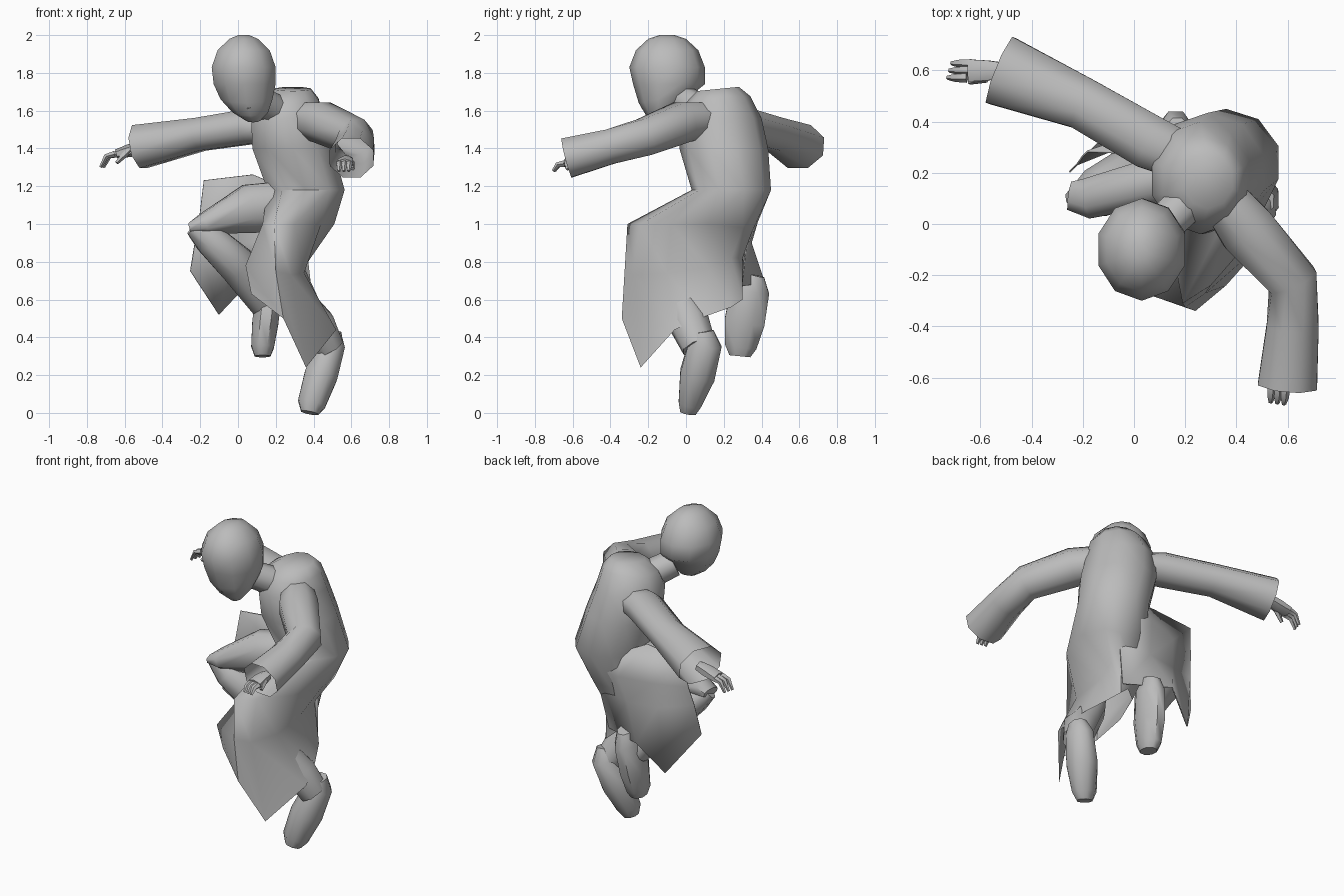
import bpy, bmesh, math
from mathutils import Vector

if "Cube" in bpy.data.objects:
    bpy.data.objects.remove(bpy.data.objects["Cube"])

grey = bpy.data.materials.new("plain grey")
grey.use_nodes = True
tone = (0.5, 0.5, 0.5, 1)
grey.diffuse_color = tone
grey.node_tree.nodes["Principled BSDF"].inputs["Base Color"].default_value = tone


def finish(name, bm, crease):
    bmesh.ops.recalc_face_normals(bm, faces=bm.faces)
    mesh = bpy.data.meshes.new(name)
    bm.to_mesh(mesh)
    bm.free()
    obj = bpy.data.objects.new(name, mesh)
    bpy.context.collection.objects.link(obj)
    mesh.materials.append(grey)
    bpy.ops.object.select_all(action="DESELECT")
    obj.select_set(True)
    bpy.context.view_layer.objects.active = obj
    bpy.ops.object.shade_smooth_by_angle(angle=math.radians(crease))
    return obj


def loft(name, rings, cap_end=True, closed=True, crease=55):
    """Skin a row of point rings."""
    bm = bmesh.new()
    rows = [[bm.verts.new(p) for p in ring] for ring in rings]
    count = len(rows[0])
    for low, high in zip(rows, rows[1:]):
        for i in range(count if closed else count - 1):
            j = (i + 1) % count
            bm.faces.new((low[i], low[j], high[j], high[i]))
    if closed:
        bm.faces.new(rows[0])
        if cap_end:
            bm.faces.new(rows[-1])
    return finish(name, bm, crease)


def ellipse(centre, side, up, sides):
    turns = [math.tau * (i + 0.5) / sides for i in range(sides)]
    return [centre + side * math.cos(t) + up * math.sin(t) for t in turns]


def tube(name, stations, up=(0, 0, 1), sides=8, cap_end=True):
    """Each station: x, y, z, half width, half height across the path."""
    points = [Vector(s[:3]) for s in stations]
    rings = []
    for i, s in enumerate(stations):
        along = (points[min(i + 1, len(points) - 1)] - points[max(i - 1, 0)]).normalized()
        side = along.cross(Vector(up)).normalized()
        rings.append(ellipse(points[i], side * s[3], side.cross(along) * s[4], sides))
    return loft(name, rings, cap_end=cap_end)


def level_rings(stations, sides=10):
    """Each station: x, y, z, half size in x, half size in y, slope along y."""
    return [ellipse(Vector((x, y, z)), Vector((rx, 0, 0)), Vector((0, ry, ry * slope)), sides)
            for x, y, z, rx, ry, slope in stations]


# Head with a tapered jaw, nose and neck
loft("head", level_rings([
    (.08, -.13, 1.55, .04, .04, .3), (.065, -.12, 1.6, .1, .09, .3),
    (.045, -.1, 1.67, .145, .15, .2), (.035, -.09, 1.74, .172, .19, 0),
    (.03, -.1, 1.83, .178, .2, 0), (.03, -.1, 1.92, .145, .165, 0),
    (.03, -.1, 1.98, .08, .1, 0), (.03, -.1, 2, .03, .04, 0)]))
tube("nose", [(.05, -.22, 1.69, .012, .01), (.055, -.22, 1.62, .02, .018),
              (.065, -.17, 1.6, .02, .015)], up=(0, 1, 0), sides=5)
tube("neck", [(.26, .14, 1.56, .09, .09), (.1, -.02, 1.66, .08, .08)])

# One-piece robe: collar to waist, then the skirt over the left leg with a pointed hem
torso = level_rings([
    (.29, .17, 1.715, .1, .11, .1), (.27, .17, 1.66, .165, .17, .1),
    (.26, .18, 1.56, .2, .22, 0), (.29, .2, 1.4, .225, .235, 0),
    (.36, .24, 1.18, .215, .21, 0)])
skirt = [
    [(.51, .12, 1), (.47, .3, .98), (.4, .35, .96), (.27, .36, .96), (.18, .32, .97),
     (.13, .2, 1), (.13, 0, 1), (.19, -.31, 1), (.3, -.24, 1), (.44, -.08, 1)],
    [(.35, .12, .77), (.37, .24, .82), (.35, .3, .82), (.25, .3, .82), (.12, .22, .8),
     (.06, .05, .8), (.04, -.27, .78), (.2, -.325, .75), (.28, -.27, .73), (.35, -.1, .74)],
    [(.47, .1, .51), (.4, .24, .56), (.35, .3, .6), (.28, .28, .66), (.18, .2, .66),
     (.12, .02, .63), (.07, -.25, .63), (.24, -.34, .5), (.36, -.24, .24), (.52, -.06, .44)]]
loft("robe", torso + skirt, cap_end=False)

# Back skirt sweeping over and behind the right leg
flap = loft("robe_back_flap", [
    [(-.18, .28, 1.23), (.08, .27, 1.26), (.2, .34, 1.21), (.38, .4, 1.18)],
    [(-.2, .26, 1.06), (0, .34, 1.06), (.2, .39, 1.07), (.4, .38, 1.08)],
    [(-.22, .23, .94), (-.02, .31, .9), (.17, .34, .9), (.38, .32, .93)],
    [(-.25, .2, .75), (-.1, .35, .52), (.06, .41, .69), (.33, .29, .67)],
], closed=False)
cloth = flap.modifiers.new("cloth", "SOLIDIFY")
cloth.thickness = .008

# Lifted right leg
tube("right_thigh", [(.28, .22, 1.1, .12, .14), (.06, .16, 1.08, .1, .14),
                     (-.18, .1, 1, .085, .06), (-.25, .11, .98, .06, .03)])
tube("right_shin", [(-.23, .1, .99, .06, .04), (-.15, .12, .92, .09, .1),
                    (0, .19, .78, .11, .12), (.14, .3, .57, .08, .08)], up=(0, 1, 0))
tube("right_foot", [(.17, .36, .73, .05, .06), (.165, .34, .65, .075, .11),
                    (.145, .31, .48, .075, .115), (.13, .29, .35, .065, .09),
                    (.13, .285, .3, .045, .06)], up=(0, 1, 0))

# Standing left leg
tube("left_shin", [(.18, -.14, .85, .07, .08), (.28, -.05, .65, .08, .09),
                   (.42, .02, .47, .1, .11), (.48, .07, .35, .085, .095)], up=(0, 1, 0))
tube("left_foot", [(.5, .09, .43, .05, .06), (.495, .1, .36, .078, .095),
                   (.44, .06, .2, .095, .1), (.39, .02, .05, .08, .065),
                   (.38, .01, 0, .05, .045)], up=(0, 1, 0))

# Wide sleeves, open at the flared cuffs
tube("right_sleeve", [(.2, .26, 1.51, .1, .08), (.06, .32, 1.515, .115, .1),
                      (-.2, .47, 1.475, .11, .095), (-.52, .6, 1.41, .15, .125)],
     cap_end=False)
tube("left_sleeve", [(.31, .15, 1.56, .09, .09), (.44, -.02, 1.54, .12, .115),
                     (.62, -.22, 1.46, .105, .105), (.62, -.4, 1.41, .11, .1),
                     (.6, -.63, 1.35, .125, .115)], cap_end=False)


# Hands: a palm, three curled fingers and a thumb
def hand(side, wrist, reach, spread, curl):
    wrist, reach, spread = Vector(wrist), Vector(reach), Vector(spread)
    drop = Vector((0, 0, -curl))
    palm = wrist + reach * .5
    start = wrist - reach * .4
    tube(side + "_palm", [(*start, .035, .03), (*wrist, .045, .035), (*palm, .05, .025)], sides=6)
    for i in range(-1, 2):
        base = palm + spread * i
        tip = wrist + reach + spread * i
        tube(f"{side}_finger_{i + 2}", [(*base, .02, .018),
             (*(base.lerp(tip, .6)), .017, .014), (*(tip + drop), .009, .008)], sides=5)
    root = wrist - spread
    tube(side + "_thumb", [(*root, .02, .02),
         (*(root - spread * .6 + reach * .4 + drop), .011, .011)], sides=5)


hand("right", (-.57, .6, 1.39), (-.15, 0, -.04), (.008, .028, 0), .05)
hand("left", (.57, -.58, 1.33), (-.01, -.12, -.02), (-.026, .004, 0), .03)
